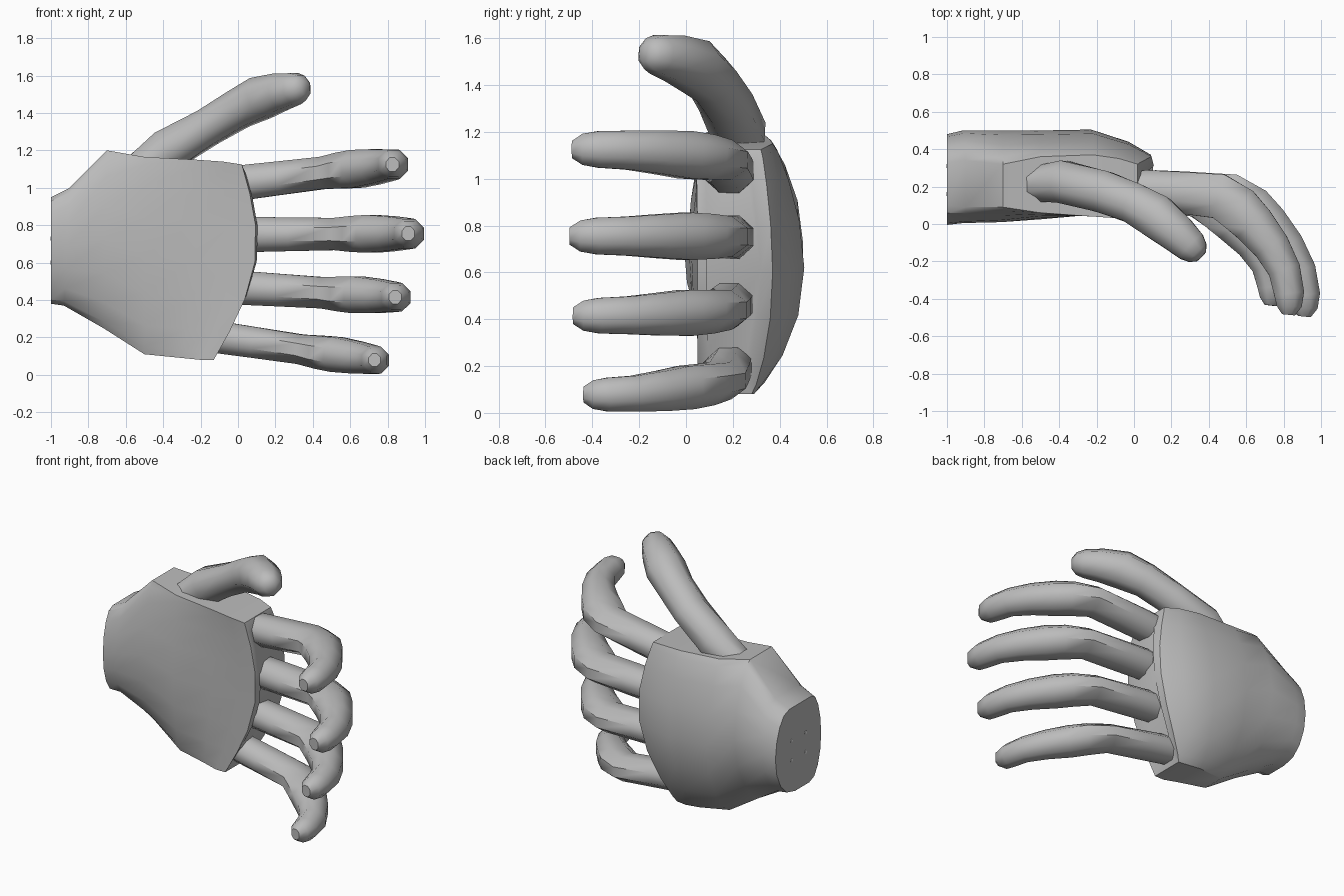
import bpy, bmesh, math
from mathutils import Vector

cube = bpy.data.objects.get("Cube")
if cube:
    bpy.data.objects.remove(cube, do_unlink=True)


def material(name, value):
    m = bpy.data.materials.new(name)
    m.use_nodes = True
    color = (value, value, value, 1)
    m.diffuse_color = color
    m.node_tree.nodes["Principled BSDF"].inputs["Base Color"].default_value = color
    return m


GREY = material("plain grey", 0.5)


def loft(name, rings, smooth):
    """Skin a list of equal-length point rings and cap both ends."""
    bm = bmesh.new()
    loops = [[bm.verts.new(p) for p in ring] for ring in rings]
    for a, b in zip(loops, loops[1:]):
        for i in range(len(a)):
            j = (i + 1) % len(a)
            bm.faces.new((a[i], a[j], b[j], b[i]))
    bm.faces.new(loops[0])
    bm.faces.new(loops[-1])
    bmesh.ops.recalc_face_normals(bm, faces=bm.faces)
    mesh = bpy.data.meshes.new(name)
    bm.to_mesh(mesh)
    bm.free()
    mesh.materials.append(GREY)
    ob = bpy.data.objects.new(name, mesh)
    bpy.context.collection.objects.link(ob)
    bpy.ops.object.select_all(action="DESELECT")
    ob.select_set(True)
    bpy.context.view_layer.objects.active = ob
    bpy.ops.object.shade_smooth_by_angle(angle=math.radians(smooth))


def mix(pair, s):
    return pair[0] + (pair[1] - pair[0]) * s


# Palm: each station runs from the little-finger edge to the thumb edge;
# front and back give the depth at both edges and then at the middle
def palm_ring(xs, zs, bulge, front, back, power, steps=8):
    ring = []
    for side, depth in ((0, front), (1, back)):
        for k in range(steps + 1):
            turn = k / steps if side == 0 else 1 - k / steps
            s = (1 - math.cos(math.pi * turn)) / 2
            arch = max(math.sin(math.pi * s), 0)
            edge = mix(depth, s)
            y = edge + (depth[2] - edge) * arch ** power
            ring.append((mix(xs, s) + bulge * arch, y, mix(zs, s)))
    return ring


stations = [
    ((-1, -1), (.38, .95), 0, (.12, .10, -.005), (.27, .33, .48), .42),
    ((-.93, -.9), (.37, 1.0), 0, (.13, .09, .005), (.27, .34, .50), .45),
    ((-.72, -.7), (.25, 1.2), 0, (.13, .09, .01), (.25, .32, .50), .65),
    ((-.5, -.5), (.11, 1.165), 0, (.10, .06, .025), (.25, .36, .50), .7),
    ((-.3, -.22), (.09, 1.15), .03, (.07, .04, .05), (.29, .37, .505), .75),
    ((-.2, -.08), (.08, 1.14), .11, (.05, .03, .05), (.29, .35, .44), .75),
    ((-.13, .02), (.08, 1.125), .145, (.05, .04, .05), (.28, .32, .37), .75),
    ((-.12, .04), (.13, 1.08), .14, (.1, .08, .09), (.24, .25, .32), .75),
]
loft("palm", [palm_ring(*s) for s in stations], 32)


# Digits: eight-sided tubes along a path of (centre, in-plane radius, height radius)
def digit(name, path, sides=8):
    rings = []
    for i, (c, flat, tall) in enumerate(path):
        a = path[max(i - 1, 0)][0]
        b = path[min(i + 1, len(path) - 1)][0]
        t = (b - a).normalized()
        up = (Vector((0, 0, 1)) - t * t.z).normalized()
        out = t.cross(up)
        ring = []
        for k in range(sides):
            ang = 2 * math.pi * (k + 0.5) / sides
            ring.append(c + out * flat * 1.06 * math.cos(ang) + up * tall * 1.06 * math.sin(ang))
        rings.append(ring)
    loft(name, rings, 50)


# Shared finger curl: fraction of reach, depth, thickness, height radius
curl = [
    (0, .19, .095, .095), (.12, .185, .105, .095), (.3, .17, .113, .092),
    (.57, .148, .122, .088), (.69, .08, .125, .098), (.78, .0, .115, .103),
    (.89, -.12, .10, .095), (.97, -.25, .088, .085),
    (1, -.38, .082, .08), (1, -.45, .068, .068), (.995, -.495, .035, .038),
]


def finger(name, base_x, reach_x, base_z, tip_z, depth, size):
    path = []
    for f, y, flat, tall in curl:
        x = mix((base_x, reach_x), f)
        z = mix((base_z, tip_z), f)
        y = y * depth if y < 0 else y
        path.append((Vector((x, y, z)), flat * size, tall * size))
    digit(name, path)


finger("index_finger", -.04, .83, 1.02, 1.125, .98, 1)
finger("middle_finger", 0, .915, .75, .755, 1, 1)
finger("ring_finger", -.06, .845, .47, .415, .97, .97)
finger("little_finger", -.2, .735, .215, .078, .88, .92)

# Thumb, rooted inside the palm
thumb = [
    (-.56, .21, 1.06, .09, .10), (-.38, .225, 1.20, .115, .115),
    (-.16, .17, 1.325, .115, .10), (.0, .11, 1.42, .11, .105),
    (.12, .04, 1.48, .12, .115), (.23, -.05, 1.515, .105, .10),
    (.305, -.12, 1.53, .09, .085), (.34, -.155, 1.533, .068, .068),
    (.36, -.175, 1.535, .035, .035),
]
digit("thumb", [(Vector(p[:3]), p[3], p[4]) for p in thumb])

# Four small fastener discs on the wrist end
light = material("light grey", 0.9)
for i, (y, z) in enumerate(((.16, .6), (.16, .73), (.31, .6), (.31, .73))):
    bpy.ops.mesh.primitive_cylinder_add(vertices=10, radius=.011, depth=.006,
                                        location=(-1, y, z), rotation=(0, math.pi / 2, 0))
    disc = bpy.context.object
    disc.name = f"wrist_fastener_{i + 1}"
    disc.data.materials.append(light)
